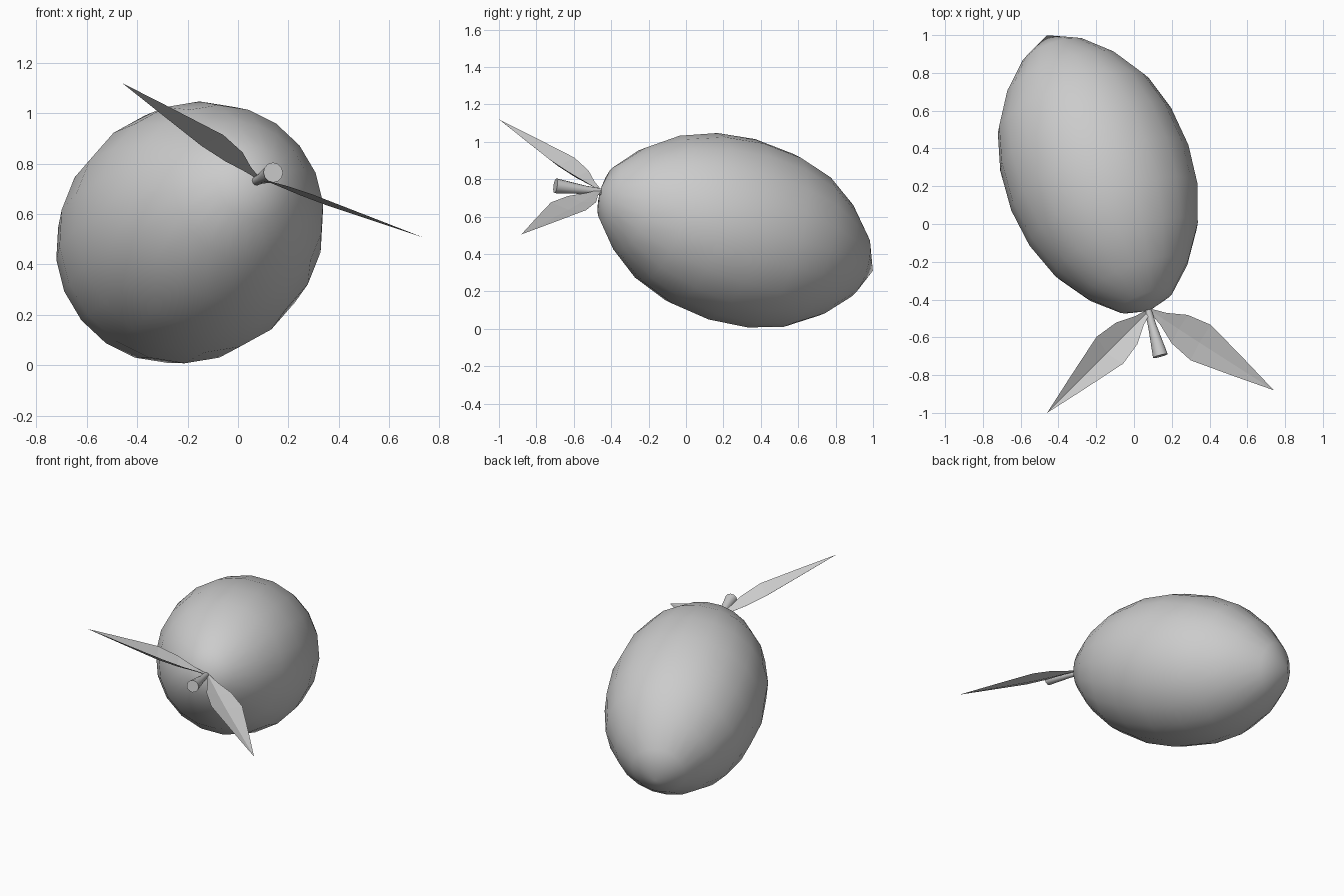
import bpy
import bmesh
import math
from mathutils import Vector

cube = bpy.data.objects.get("Cube")
if cube:
    bpy.data.objects.remove(cube, do_unlink=True)

grey = bpy.data.materials.new("plain_grey")
grey.use_nodes = True
colour = (0.6, 0.6, 0.6, 1)
grey.diffuse_color = colour
grey.node_tree.nodes["Principled BSDF"].inputs["Base Color"].default_value = colour


def finish(name, bm, smooth_angle=None):
    mesh = bpy.data.meshes.new(name)
    bm.to_mesh(mesh)
    bm.free()
    mesh.materials.append(grey)
    obj = bpy.data.objects.new(name, mesh)
    bpy.context.collection.objects.link(obj)
    if smooth_angle:
        bpy.ops.object.select_all(action="DESELECT")
        obj.select_set(True)
        bpy.context.view_layer.objects.active = obj
        bpy.ops.object.shade_smooth_by_angle(angle=math.radians(smooth_angle))
    return obj


def lathe(name, start, end, profile, sides, smooth_angle):
    """Spin (distance, radius) pairs around the line from start to end."""
    start, end = Vector(start), Vector(end)
    axis = (end - start).normalized()
    u = axis.cross(Vector((0, 0, 1))).normalized()
    v = u.cross(axis)
    bm = bmesh.new()
    rings = []
    for dist, radius in profile:
        centre = start + axis * dist
        if radius == 0:
            rings.append([bm.verts.new(centre)] * sides)
            continue
        angles = [math.tau * i / sides for i in range(sides)]
        rings.append([bm.verts.new(centre + radius * (u * math.cos(a) + v * math.sin(a)))
                      for a in angles])
    for low, high in zip(rings, rings[1:]):
        for i in range(sides):
            j = (i + 1) % sides
            corners = dict.fromkeys((low[i], low[j], high[j], high[i]))
            bm.faces.new(list(corners))
    bmesh.ops.recalc_face_normals(bm, faces=bm.faces)
    return finish(name, bm, smooth_angle)


def leaf(name, base, tip, normal, width, fold):
    """Low-poly leaf creased along its midrib, with raised edges."""
    base, tip = Vector(base), Vector(tip)
    along = tip - base
    side = Vector(normal).cross(along).normalized()
    up = along.cross(side).normalized()
    bm = bmesh.new()
    rows = []
    for t, w in ((0, 0.1), (0.1, 0.33), (0.23, 0.8), (0.4, 1), (0.72, 0.48)):
        mid = base + along * t - up * fold * w * 0.5
        edge = side * width * w
        lift = up * fold * w
        rows.append([bm.verts.new(p) for p in (mid - edge + lift, mid, mid + edge + lift)])
    for a, b in zip(rows, rows[1:]):
        for i in range(2):
            bm.faces.new((a[i], a[i + 1], b[i + 1], b[i]))
    point = bm.verts.new(tip)
    for i in range(2):
        bm.faces.new((rows[-1][i], rows[-1][i + 1], point))
    bmesh.ops.recalc_face_normals(bm, faces=bm.faces)
    if sum((f.normal.dot(up) for f in bm.faces)) < 0:
        bmesh.ops.reverse_faces(bm, faces=bm.faces)
    return finish(name, bm)


# Fruit body, lying tilted with the stem end forward
fruit_profile = [(0, 0), (0.057, 0.153), (0.188, 0.288), (0.36, 0.403), (0.564, 0.474),
                 (0.78, 0.5), (1.005, 0.482), (1.203, 0.425), (1.378, 0.315),
                 (1.518, 0.175), (1.614, 0)]
lathe("fruit_body", (0.08, -0.46, 0.74), (-0.46, 1.0, 0.31), fruit_profile, 20, 80)

# Stem, flaring to a flat cut end
stem_profile = [(0, 0), (0, 0.018), (0.1, 0.022), (0.27, 0.04), (0.27, 0)]
lathe("stem", (0.07, -0.44, 0.73), (0.14, -0.70, 0.765), stem_profile, 12, 40)

# Two leaves at the stem
leaf("raised_leaf", (0.08, -0.46, 0.74), (-0.46, -1.0, 1.12), (0.36, 0.34, 0.87), 0.1, 0.05)
leaf("drooping_leaf", (0.09, -0.46, 0.74), (0.74, -0.88, 0.505), (0.36, 0, 0.93), 0.11, 0.02)
